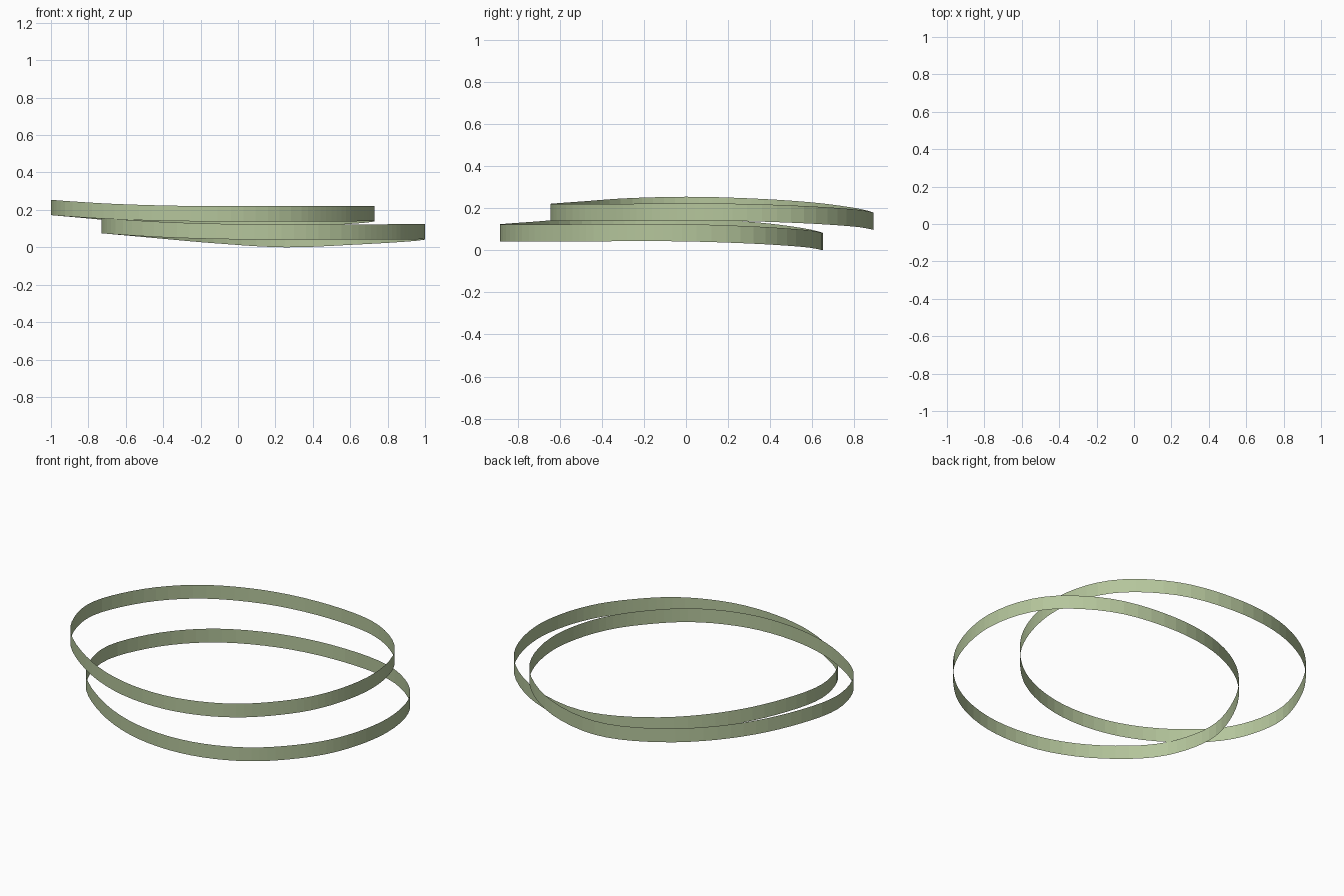
import bpy, bmesh
from mathutils import Vector

if "Cube" in bpy.data.objects:
    bpy.data.objects.remove(bpy.data.objects["Cube"])

# Lower edge path of the upper band (closed, counter-clockwise)
PATH = [Vector(p) for p in (
    (.73, .22, .139), (.64, .56, .128), (.37, .80, .112), (-.02, .89, .097),
    (-.40, .80, .119), (-.71, .59, .146), (-.91, .31, .164), (-1, 0, .172),
    (-.925, -.255, .166), (-.66, -.49, .150), (-.32, -.625, .140),
    (.03, -.63, .138), (.34, -.505, .138), (.50, -.36, .138),
    (.62, -.20, .139), (.70, 0, .140))]
HEIGHT = .082
STEPS = 5


def smooth_loop(pts, steps):
    """Closed Catmull-Rom curve through the points."""
    n, out = len(pts), []
    for i in range(n):
        a, b, c, d = (pts[(i + k) % n] for k in (-1, 0, 1, 2))
        # tangents scaled by chord length for uneven spacing
        l0, l1, l2 = (b - a).length, (c - b).length, (d - c).length
        m1 = ((b - a) / l0 * l1 + (c - b) / l1 * l0) / (l0 + l1) * l1
        m2 = ((c - b) / l1 * l2 + (d - c) / l2 * l1) / (l1 + l2) * l1
        for s in range(steps):
            t = s / steps
            out.append(b * (2*t**3 - 3*t**2 + 1) + m1 * (t**3 - 2*t**2 + t)
                       + c * (3*t**2 - 2*t**3) + m2 * (t**3 - t**2))
    return out


mat = bpy.data.materials.new("sage_green")
mat.diffuse_color = (.46, .56, .33, 1)
mat.use_nodes = True
mat.node_tree.nodes["Principled BSDF"].inputs["Base Color"].default_value = mat.diffuse_color


def band(name, offset):
    """Thin upright strip following the path."""
    bm = bmesh.new()
    vs = [bm.verts.new(p + Vector(offset)) for p in smooth_loop(PATH, STEPS)]
    edges = [bm.edges.new((vs[i], vs[(i + 1) % len(vs)])) for i in range(len(vs))]
    ext = bmesh.ops.extrude_edge_only(bm, edges=edges)
    top = [g for g in ext["geom"] if isinstance(g, bmesh.types.BMVert)]
    bmesh.ops.translate(bm, verts=top, vec=(0, 0, HEIGHT))
    bmesh.ops.recalc_face_normals(bm, faces=bm.faces)
    me = bpy.data.meshes.new(name)
    bm.to_mesh(me)
    bm.free()
    me.materials.append(mat)
    ob = bpy.data.objects.new(name, me)
    bpy.context.collection.objects.link(ob)


# Two identical bands, the lower one shifted to front right
band("upper_band", (0, 0, 0))
band("lower_band", (.27, -.24, -.097))
